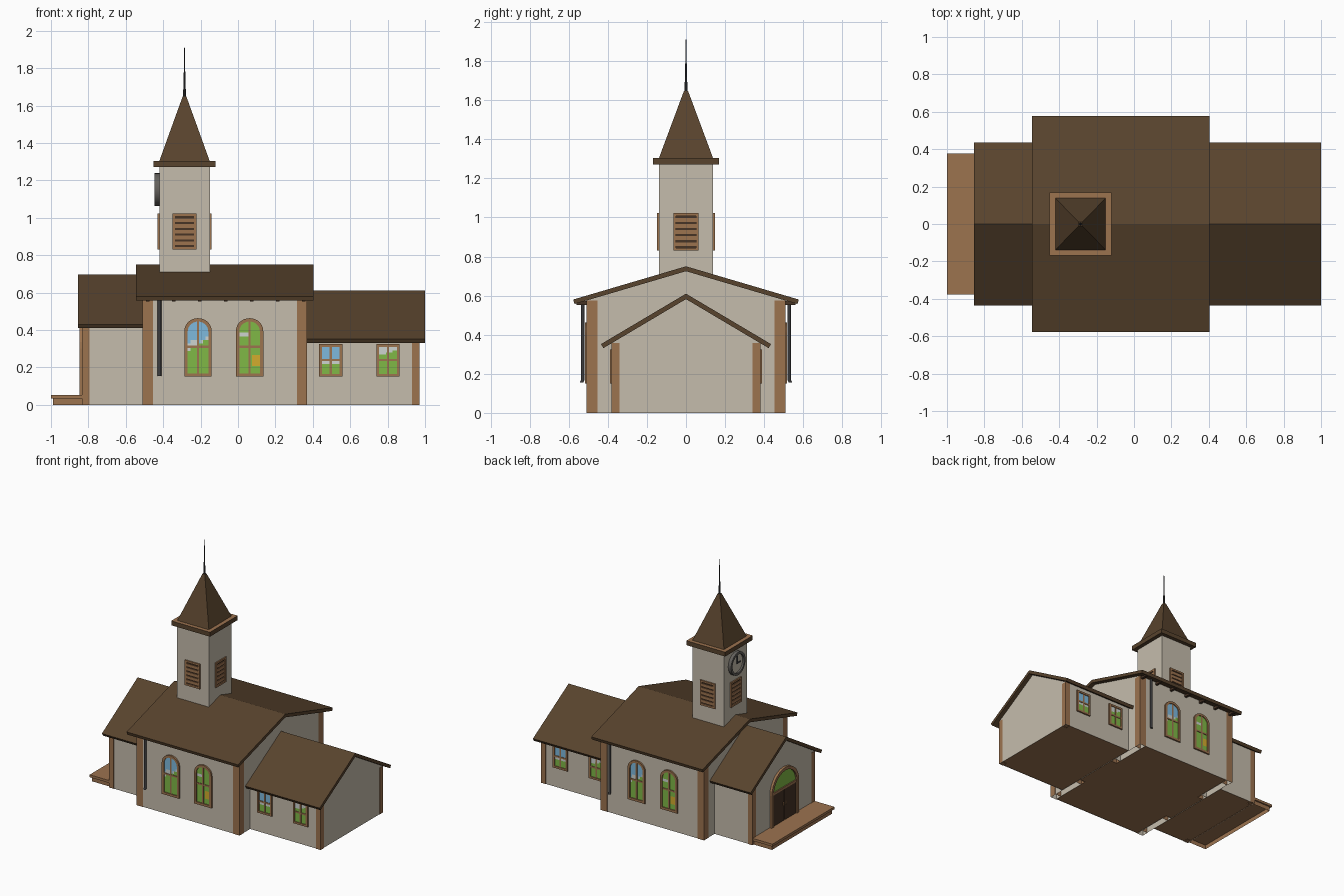
import bpy, bmesh, math
from mathutils import Matrix, Vector

if "Cube" in bpy.data.objects:
    bpy.data.objects.remove(bpy.data.objects["Cube"])


def material(name, r, g, b):
    m = bpy.data.materials.new(name)
    lin = [((c / 255 + 0.055) / 1.055) ** 2.4 for c in (r, g, b)]
    m.diffuse_color = (*lin, 1)
    m.use_nodes = True
    m.node_tree.nodes["Principled BSDF"].inputs["Base Color"].default_value = m.diffuse_color
    return m


WALL = material("plaster", 197, 188, 172)
WOOD = material("tan_wood", 156, 115, 79)
ROOF = material("roof_brown", 88, 67, 45)
DARK = material("dark_brown", 70, 51, 37)
IRON = material("dark_iron", 58, 58, 60)
GREY = material("clock_grey", 100, 97, 93)
SKY = material("sky_blue_glass", 126, 186, 222)
GREEN = material("green_glass", 128, 184, 70)
PALE = material("pale_glass", 205, 212, 208)
GOLD = material("yellow_glass", 212, 172, 45)


def finish(name, bm, mats, M=None):
    if M:
        bm.transform(M)
    bmesh.ops.recalc_face_normals(bm, faces=bm.faces)
    # parts standing on the ground are open underneath
    low = [f for f in bm.faces if max(v.co.z for v in f.verts) < 0.001]
    bmesh.ops.delete(bm, geom=low, context='FACES')
    me = bpy.data.meshes.new(name)
    bm.to_mesh(me)
    bm.free()
    for m in mats:
        me.materials.append(m)
    ob = bpy.data.objects.new(name, me)
    bpy.context.collection.objects.link(ob)
    return ob


def face_towards(ob, out):
    if ob.data.polygons[0].normal.dot(out) < 0:
        ob.data.flip_normals()


def loft(name, loops, mat, M=None, closed=False):
    """Skin a list of equal-length loops; cap the ends or close round."""
    bm = bmesh.new()
    vs = [[bm.verts.new(p) for p in lp] for lp in loops]
    n = len(vs[0])
    for a, b in list(zip(vs, vs[1:])) + ([(vs[-1], vs[0])] if closed else []):
        for i in range(n):
            j = (i + 1) % n
            bm.faces.new((a[i], a[j], b[j], b[i]))
    if not closed:
        bm.faces.new(vs[0])
        bm.faces.new(vs[-1])
    return finish(name, bm, [mat], M)


def box(name, x0, x1, y0, y1, z0, z1, mat):
    return loft(name, [[(x, y, z) for x, y in rect(x0, x1, y0, y1)] for z in (z0, z1)], mat)


def sheet(name, x0, x1, y0, y1, z, mat):
    bm = bmesh.new()
    bm.faces.new([bm.verts.new((x, y, z)) for x, y in rect(x0, x1, y0, y1)])
    face_towards(finish(name, bm, [mat]), Vector((0, 0, 1)))


def along_x(name, pts, x0, x1, mat):
    return loft(name, [[(x, y, z) for y, z in pts] for x in (x0, x1)], mat)


# Wall fittings use u across, z up and d outwards, turned to face any side
def facing(x, y, angle):
    return Matrix.Translation((x, y, 0)) @ Matrix.Rotation(math.radians(angle), 4, 'Z')


def panel(name, pts, d0, d1, mat, M):
    return loft(name, [[(u, -d, z) for u, z in pts] for d in (d0, d1)], mat, M)


def ring(name, outer, inner, d, mat, M):
    loops = [[(u, -e, z) for u, z in pts] for pts, e in
             ((outer, 0), (outer, d), (inner, d), (inner, 0))]
    return loft(name, loops, mat, M, closed=True)


def rect(u0, u1, z0, z1):
    return [(u0, z0), (u1, z0), (u1, z1), (u0, z1)]


def arch(w, z0, spring, top, n=14):
    return [(-w, z0), (w, z0)] + [(w * math.cos(math.pi * i / n),
            spring + (top - spring) * math.sin(math.pi * i / n)) for i in range(n + 1)]


# Walls, roofs and corner posts of the three wings
def wing(name, x0, x1, w, rx0, rx1, ridge, eave, e, post, post_xs):
    t = 0.024
    a = math.atan2(ridge - eave, e)
    under = ridge - t / math.cos(a)
    at = lambda y: under - math.tan(a) * y
    along_x(name + "_walls", [(-w, 0), (w, 0), (w, at(w)), (0, under), (-w, at(w))], x0, x1, WALL)
    le, lz = e - t * math.sin(a), eave - t * math.cos(a)
    along_x(name + "_roof", [(0, ridge), (e, eave), (le, lz), (0, under), (-le, lz), (-e, eave)],
            rx0, rx1, ROOF)
    for px, s in post_xs:
        for side in (-1, 1):
            ys = sorted((side * (w + 0.003), side * (w - post)))
            xs = sorted((px - s * 0.003, px + s * post))
            box(name + "_corner_post", *xs, *ys, 0, at(w + 0.003), WOOD)


wing("nave", -0.507, 0.367, 0.506, -0.545, 0.403, 0.75, 0.58, 0.577, 0.052,
     ((-0.507, 1), (0.367, -1)))
wing("porch", -0.83, -0.507, 0.377, -0.855, -0.50, 0.697, 0.43, 0.435, 0.037, ((-0.83, 1),))
wing("chancel", 0.367, 0.967, 0.377, 0.36, 1.0, 0.61, 0.352, 0.435, 0.037, ((0.967, -1),))

# Floors, leaving slots where the dividing walls and their end posts stand
sheet("nave_floor", -0.457, 0.317, -0.506, 0.506, 0.003, WOOD)
sheet("porch_floor", -0.83, -0.507, -0.377, 0.377, 0.003, WOOD)
sheet("chancel_floor", 0.367, 0.967, -0.377, 0.377, 0.003, WOOD)
for x0 in (-0.507, 0.317):
    sheet("threshold", x0, x0 + 0.05, -0.18, 0.18, 0.003, WOOD)
    for s in (-1, 1):
        box("dividing_wall", x0, x0 + 0.048, *sorted((s * 0.222, s * 0.504)), 0, 0.5, WALL)
        box("dividing_post", x0, x0 + 0.048, *sorted((s * 0.18, s * 0.22)), 0, 0.45, WOOD)

# Rafter tails under the nave eaves
for i in range(7):
    x = -0.483 + i * 0.139
    for s in (-1, 1):
        box("rafter_tail", x - 0.009, x + 0.009, *sorted((s * 0.50, s * 0.56)), 0.552, 0.572, DARK)

# Entrance step
box("step_base", -0.988, -0.825, -0.365, 0.365, 0, 0.035, WOOD)
box("step_tread", -1.0, -0.825, -0.377, 0.377, 0.033, 0.052, WOOD)


# Glass colours follow a simple landscape: 0 sky, 1 field, 2 haze, 3 flowers
def sky_view(u, v):
    hill = 0.55 + 0.12 * u
    if v > hill + (0.14 if u < 0 else 0.04):
        return 0
    return 2 if v > hill else 1


def field_view(u, v):
    if u > 0.15 and 0.15 < v < 0.36 - 0.1 * abs(u - 0.5):
        return 3
    if u < 0 and 0.68 < v < 0.8:
        return 2
    return 1


def low_sky_view(u, v):
    return 0 if v > 0.5 else 2 if v > 0.34 else 1


def low_field_view(u, v):
    return 2 if v > 0.78 + 0.1 * u else 1


def glass(name, pts, view, M, nu=8, nv=14):
    bm = bmesh.new()
    bm.faces.new([bm.verts.new((u, -0.005, z)) for u, z in pts])
    w = max(p[0] for p in pts)
    z0, z1 = min(p[1] for p in pts), max(p[1] for p in pts)
    cuts = [(Vector((-w + 2 * w * i / nu, 0, 0)), Vector((1, 0, 0))) for i in range(1, nu)]
    cuts += [(Vector((0, 0, z0 + (z1 - z0) * i / nv)), Vector((0, 0, 1))) for i in range(1, nv)]
    for co, no in cuts:
        bmesh.ops.bisect_plane(bm, geom=bm.verts[:] + bm.edges[:] + bm.faces[:],
                               plane_co=co, plane_no=no)
    for f in bm.faces:
        c = f.calc_center_median()
        f.material_index = view(c.x / w, (c.z - z0) / (z1 - z0))
    face_towards(finish(name, bm, [SKY, GREEN, PALE, GOLD], M), M.to_3x3() @ Vector((0, -1, 0)))


def window(name, outer, inner, bar_z, view, M):
    ring(name + "_frame", outer, inner, 0.012, WOOD, M)
    glass(name + "_glass", inner, view, M)
    w = max(p[0] for p in inner)
    z0, z1 = min(p[1] for p in inner), max(p[1] for p in inner)
    panel(name + "_mullion", rect(-0.006, 0.006, z0, z1), 0, 0.009, WOOD, M)
    panel(name + "_crossbar", rect(-w, w, bar_z - 0.006, bar_z + 0.006), 0, 0.009, WOOD, M)


# Windows and downpipes, on the front and turned half round on the back
for angle, s in ((0, 1), (180, -1)):
    for k, view, low in ((-1, sky_view, low_sky_view), (1, field_view, low_field_view)):
        window("nave_window", arch(0.073, 0.15, 0.395, 0.463), arch(0.055, 0.168, 0.392, 0.445),
               0.31, view, facing(-0.076 + s * k * 0.138, -s * 0.506, angle))
        window("chancel_window", rect(-0.062, 0.062, 0.15, 0.325), rect(-0.047, 0.047, 0.165, 0.31),
               0.24, low, facing(0.649 + s * k * 0.153, -s * 0.377, angle))
    px, py = -0.07 - s * 0.35, -s * 0.528
    pipe = loft("downpipe", [[(px + 0.01 * math.cos(a * math.pi / 6),
                               y + 0.009 * math.sin(a * math.pi / 6), z) for a in range(12)]
                             for y, z in ((py - s * 0.006, 0.155), (py, 0.17), (py, 0.565))], IRON)
    for f in pipe.data.polygons:
        f.use_smooth = len(f.vertices) == 4

# Arched entrance with double door and fanlight
D = facing(-0.83, 0, -90)
ring("door_frame", arch(0.166, 0.05, 0.30, 0.46), arch(0.142, 0.05, 0.30, 0.436), 0.018, WOOD, D)
glass("fanlight", arch(0.142, 0.295, 0.30, 0.436), lambda u, v: 1, D, 2, 2)
panel("fanlight_bar", rect(-0.142, 0.142, 0.292, 0.31), 0, 0.013, WOOD, D)
for s in (-1, 1):
    panel("door_leaf", rect(*sorted((s * 0.003, s * 0.142)), 0.05, 0.294), 0, 0.009, DARK, D)
    panel("door_handle", rect(*sorted((s * 0.012, s * 0.02)), 0.17, 0.195), 0.008, 0.016, WOOD, D)

# Bell tower, cap, spire and spike
TX = -0.286
box("tower", TX - 0.135, TX + 0.135, -0.139, 0.139, 0.60, 1.28, WALL)
cap = box("tower_cap", TX - 0.165, TX + 0.165, -0.168, 0.168, 1.27, 1.304, ROOF)
cap.data.materials.append(WOOD)
for f in cap.data.polygons:
    f.material_index = int(f.normal.z > 0.5)
loft("spire", [[(TX + a, b * 1.03, z) for a, b in rect(-r, r, -r, r)]
               for r, z in ((0.135, 1.302), (0.01, 1.648))], ROOF)
loft("spike", [[(TX + r * math.cos(i * math.pi / 4), r * math.sin(i * math.pi / 4), z)
                for i in range(8)]
               for r, z in ((0.0085, 1.64), (0.005, 1.73), (0.003, 1.83), (0.001, 1.925))], IRON)

# Louvres on all four tower sides
for angle, x, y in ((0, TX, -0.139), (180, TX, 0.139), (90, TX + 0.135, 0), (-90, TX - 0.135, 0)):
    M = facing(x, y, angle)
    inner = rect(-0.05, 0.05, 0.844, 1.008)
    ring("louvre_frame", rect(-0.064, 0.064, 0.83, 1.022), inner, 0.01, WOOD, M)
    panel("louvre_back", inner, 0, 0.002, DARK, M)
    for i in range(5):
        z = 0.853 + i * 0.031
        panel("louvre_slat", rect(-0.05, 0.05, z, z + 0.02), 0.001, 0.007, WOOD, M)

# Clock above the entrance side
C = facing(TX - 0.135, 0, -90)
circle = lambda r: [(r * math.cos(i * math.pi / 16), 1.15 + r * math.sin(i * math.pi / 16))
                    for i in range(32)]
rim = ring("clock_rim", circle(0.088), circle(0.07), 0.025, GREY, C)
bpy.context.view_layer.objects.active = rim
rim.select_set(True)
bpy.ops.object.shade_smooth_by_angle(angle=math.radians(35))
rim.select_set(False)
panel("clock_face", circle(0.071), 0, 0.012, WALL, C)
panel("minute_hand", rect(-0.005, 0.005, 1.145, 1.21), 0.012, 0.017, IRON, C)
panel("hour_hand", rect(-0.005, 0.042, 1.145, 1.155), 0.012, 0.017, IRON, C)
